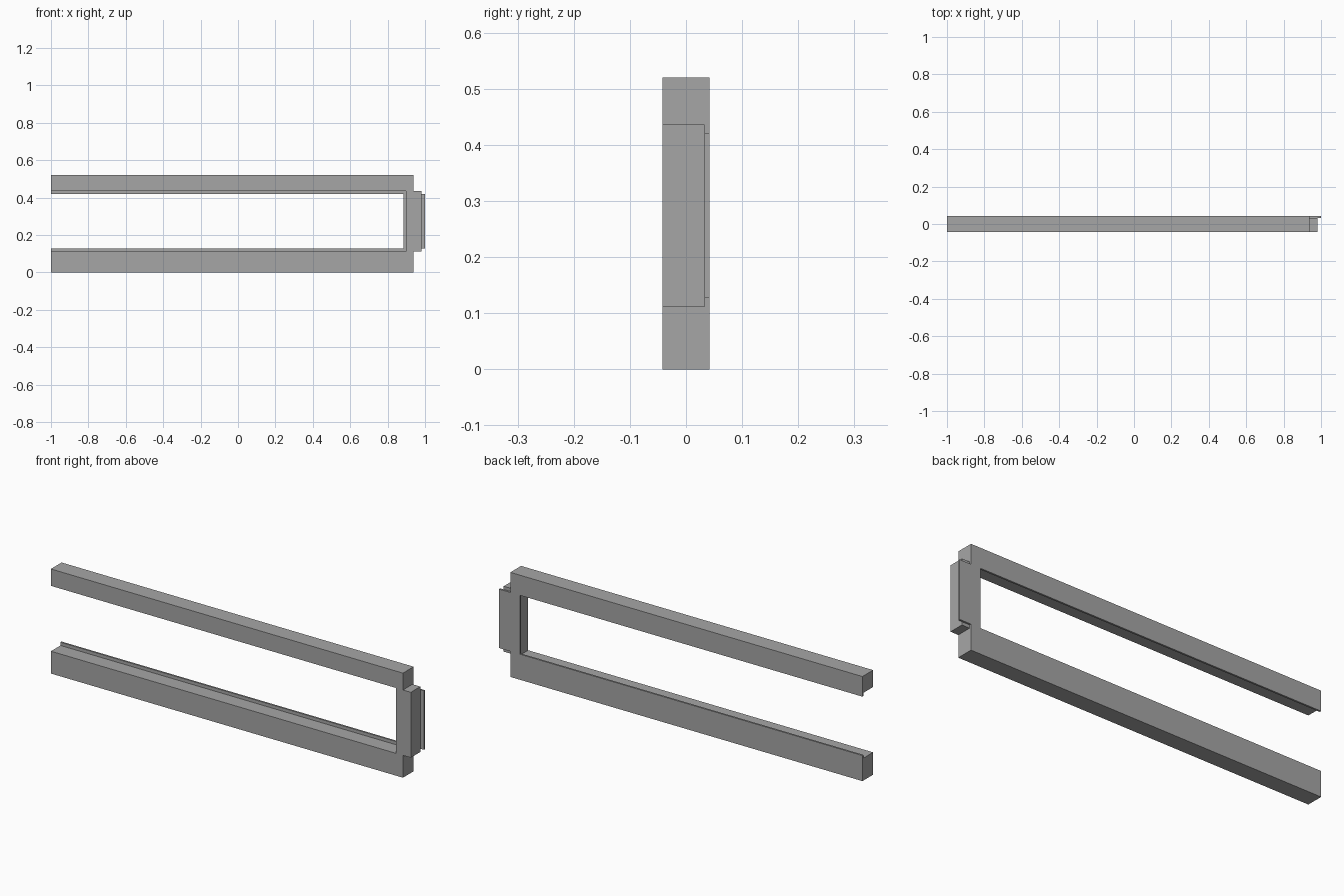
import bpy
import bmesh

cube = bpy.data.objects.get("Cube")
if cube:
    bpy.data.objects.remove(cube, do_unlink=True)

# Single flat colour
grey = bpy.data.materials.new("mid_grey")
grey.use_nodes = True
colour = (0.38, 0.38, 0.38, 1)
grey.diffuse_color = colour
grey.node_tree.nodes["Principled BSDF"].inputs["Base Color"].default_value = colour

FRONT, REBATE, BACK = -0.042, 0.033, 0.042
RAIL_START, RAIL_END = -1.0, 0.937
BOTTOM_EDGE, BOTTOM_LIP = 0.111, 0.127
TOP_EDGE, TOP_LIP, HEIGHT = 0.436, 0.42, 0.52


def extrude_profile(name, points, x0, x1):
    """Sweep a closed (y, z) profile along x."""
    bm = bmesh.new()
    face = bm.faces.new([bm.verts.new((x0, y, z)) for y, z in points])
    grown = bmesh.ops.extrude_face_region(bm, geom=[face], use_keep_orig=True)
    verts = [g for g in grown["geom"] if isinstance(g, bmesh.types.BMVert)]
    bmesh.ops.translate(bm, verts=verts, vec=(x1 - x0, 0, 0))
    bmesh.ops.recalc_face_normals(bm, faces=bm.faces)
    mesh = bpy.data.meshes.new(name)
    bm.to_mesh(mesh)
    bm.free()
    mesh.materials.append(grey)
    obj = bpy.data.objects.new(name, mesh)
    bpy.context.collection.objects.link(obj)
    return obj


def rail(name, outer, edge, lip):
    """L-shaped rail with a thin lip along the back."""
    extrude_profile(name, [(FRONT, outer), (BACK, outer), (BACK, lip),
                           (REBATE, lip), (REBATE, edge), (FRONT, edge)],
                    RAIL_START, RAIL_END)


def block(name, x0, x1, y0, y1, z0, z1):
    extrude_profile(name, [(y0, z0), (y1, z0), (y1, z1), (y0, z1)], x0, x1)


# Horizontal rails
rail("bottom_rail", 0, BOTTOM_EDGE, BOTTOM_LIP)
rail("top_rail", HEIGHT, TOP_EDGE, TOP_LIP)

# End stile between the rails, with its wider backing plate
block("end_stile", 0.898, 0.98, FRONT, REBATE, BOTTOM_EDGE, TOP_EDGE)
block("stile_back_plate", 0.885, 1.0, REBATE, BACK, BOTTOM_LIP, TOP_LIP)
